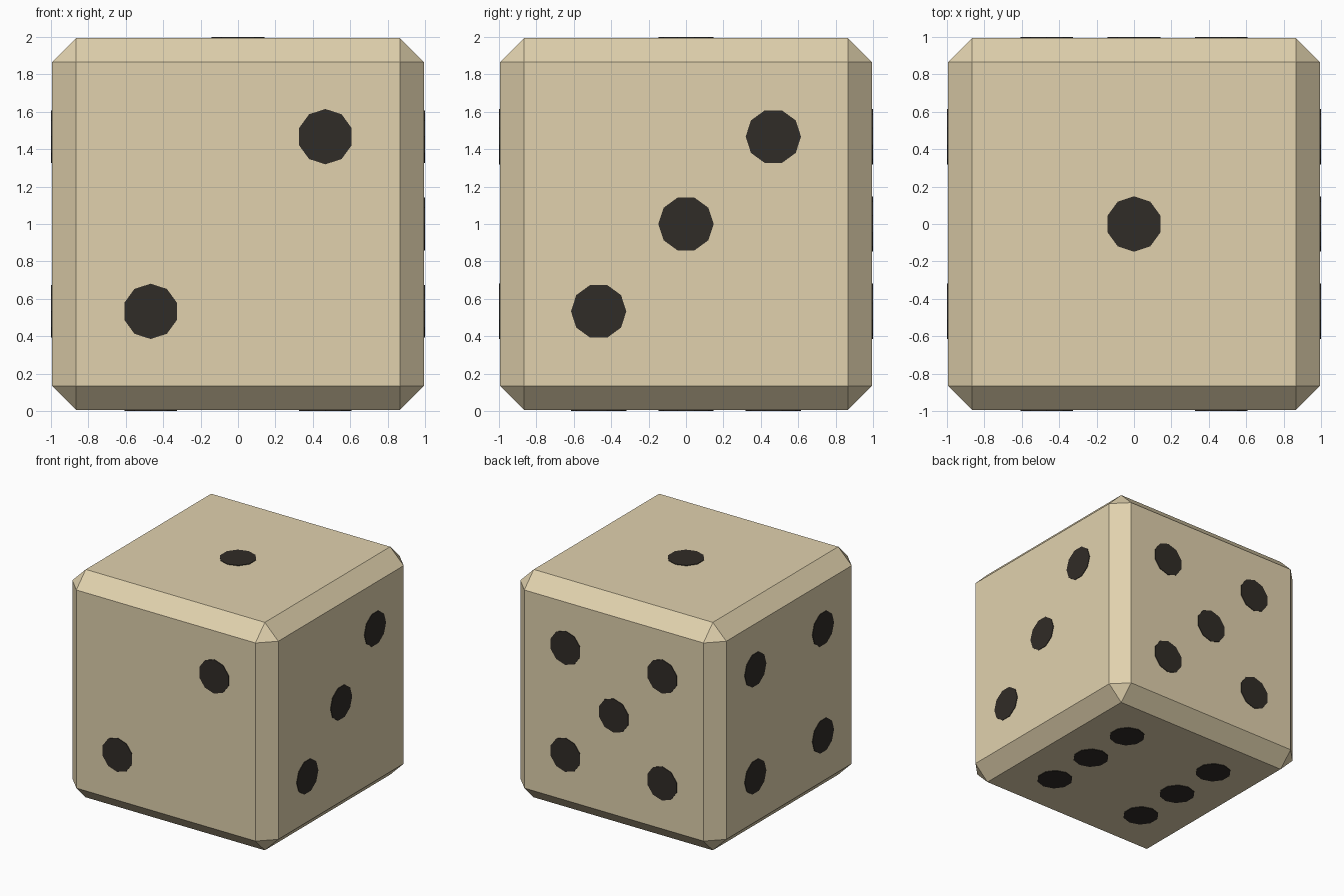
import bpy, bmesh
from mathutils import Vector, Matrix

if "Cube" in bpy.data.objects:
    bpy.data.objects.remove(bpy.data.objects["Cube"])

HALF = 0.995      # half width of the body
CHAMFER = 0.13
PIP_R = 0.148
PIP_DEPTH = 0.03
S = 0.467         # pip spacing from face centre


def material(name, color):
    m = bpy.data.materials.new(name)
    m.diffuse_color = (*color, 1)
    m.use_nodes = True
    m.node_tree.nodes["Principled BSDF"].inputs["Base Color"].default_value = m.diffuse_color
    return m


def make_object(name, bm, mat):
    mesh = bpy.data.meshes.new(name)
    bm.to_mesh(mesh)
    bm.free()
    mesh.materials.append(mat)
    obj = bpy.data.objects.new(name, mesh)
    bpy.context.collection.objects.link(obj)
    return obj


ivory = material("ivory", (0.75, 0.64, 0.42))
black = material("black", (0.03, 0.025, 0.02))

# Body: chamfered cube
bm = bmesh.new()
bmesh.ops.create_cube(bm, size=2 * HALF, matrix=Matrix.Translation((0, 0, 1)))
bmesh.ops.bevel(bm, geom=bm.edges[:], offset=CHAMFER, offset_type='OFFSET',
                segments=1, profile=0.5, affect='EDGES')
make_object("body", bm, ivory)

# Pip layouts as (along u, along v) in units of S
diagonal = [(-1, -1), (1, 1)]
corners = [(a, b) for a in (-1, 1) for b in (-1, 1)]
X, Y, Z = Vector((1, 0, 0)), Vector((0, 1, 0)), Vector((0, 0, 1))

# name, outward normal, v, u (decagon corners point along u), layout
faces = [
    ("top", Z, X, Y, [(0, 0)]),
    ("front", -Y, X, Z, diagonal),
    ("right", X, Z, Y, diagonal + [(0, 0)]),
    ("left", -X, Z, Y, corners),
    ("back", Y, X, Z, corners + [(0, 0)]),
    ("bottom", -Z, X, Y, corners + [(0, -1), (0, 1)]),
]

# Pips: shallow ten-sided discs standing slightly proud of each face
for name, n, v, u, layout in faces:
    bm = bmesh.new()
    rot = Matrix((u.cross(n), u, n)).transposed().to_4x4()
    for a, b in layout:
        pos = Z + n * (1 - PIP_DEPTH / 2) + u * a * S + v * b * S
        bmesh.ops.create_cone(bm, cap_ends=True, segments=10, radius1=PIP_R,
                              radius2=PIP_R, depth=PIP_DEPTH,
                              matrix=Matrix.Translation(pos) @ rot)
    make_object("pips_" + name, bm, black)
